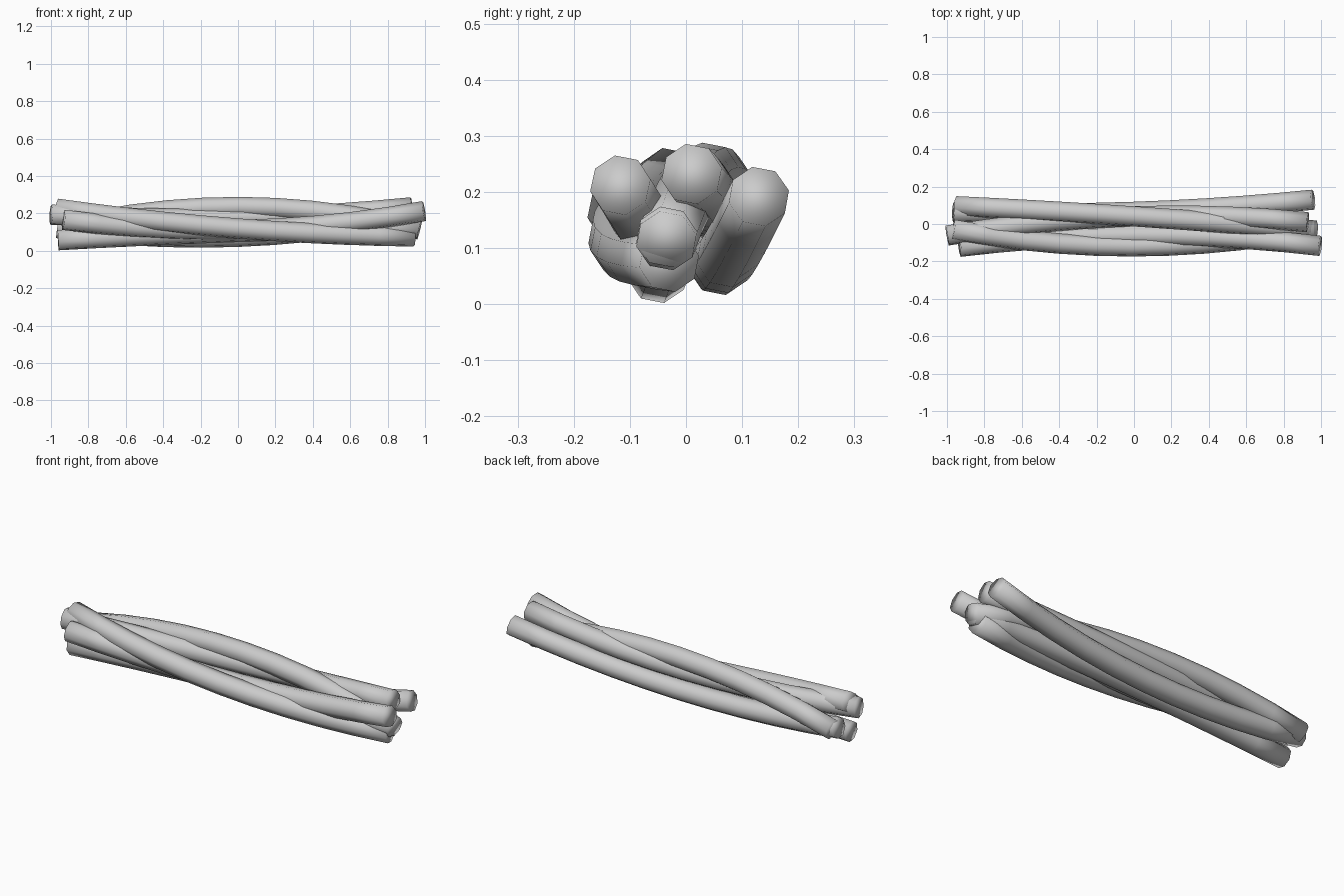
import bpy, bmesh, math
from mathutils import Vector

if "Cube" in bpy.data.objects:
    bpy.data.objects.remove(bpy.data.objects["Cube"])

RADIUS = 0.055
SIDES = 8
SEGMENTS = 10


def bent_path(left, mid, right, t):
    # quadratic path through the left end, the middle and the right end
    a = (2 * t - 1) * (t - 1)
    b = 4 * t * (1 - t)
    c = t * (2 * t - 1)
    return left * a + mid * b + right * c


def make_stick(name, left, mid, right):
    l, r = Vector(left), Vector(right)
    m = Vector(((l.x + r.x) / 2, mid[0], mid[1]))
    bm = bmesh.new()
    rings = []
    for i in range(SEGMENTS + 1):
        t = i / SEGMENTS
        p = bent_path(l, m, r, t)
        d = (bent_path(l, m, r, t + 0.01) - bent_path(l, m, r, t - 0.01)).normalized()
        side = Vector((0, 0, 1)).cross(d).normalized()
        up = d.cross(side)
        ring = []
        for k in range(SIDES):
            ang = math.tau * k / SIDES + 0.2
            ring.append(bm.verts.new(p + (side * math.cos(ang) + up * math.sin(ang)) * RADIUS))
        rings.append(ring)
    for r0, r1 in zip(rings, rings[1:]):
        for k in range(SIDES):
            n = (k + 1) % SIDES
            bm.faces.new((r0[k], r0[n], r1[n], r1[k]))
    bm.faces.new(list(reversed(rings[0])))
    bm.faces.new(rings[-1])
    bmesh.ops.recalc_face_normals(bm, faces=bm.faces[:])
    for f in bm.faces:
        f.smooth = True
    mesh = bpy.data.meshes.new(name)
    bm.to_mesh(mesh)
    bm.free()
    obj = bpy.data.objects.new(name, mesh)
    bpy.context.collection.objects.link(obj)
    return obj


# bundle of crossing sticks: left end, (y, z) at the middle, right end
sticks = {
    "stick_front_inner": ((-0.932, -0.122, 0.165), (-0.062, 0.112), (0.995, -0.117, 0.212)),
    "stick_front_outer": ((-0.967, -0.03, 0.225), (-0.12, 0.12), (0.94, -0.03, 0.076)),
    "stick_top_arch": ((-0.95, 0.095, 0.12), (0.04, 0.234), (0.97, -0.035, 0.113)),
    "stick_top_inner": ((-0.999, -0.062, 0.193), (0.04, 0.175), (0.928, 0.01, 0.232)),
    "stick_back": ((-0.965, 0.065, 0.122), (0.065, 0.074), (0.957, 0.13, 0.192)),
    "stick_bottom": ((-0.962, -0.05, 0.056), (-0.035, 0.1), (0.962, -0.035, 0.12)),
}
for name, (left, mid, right) in sticks.items():
    make_stick(name, left, mid, right)
